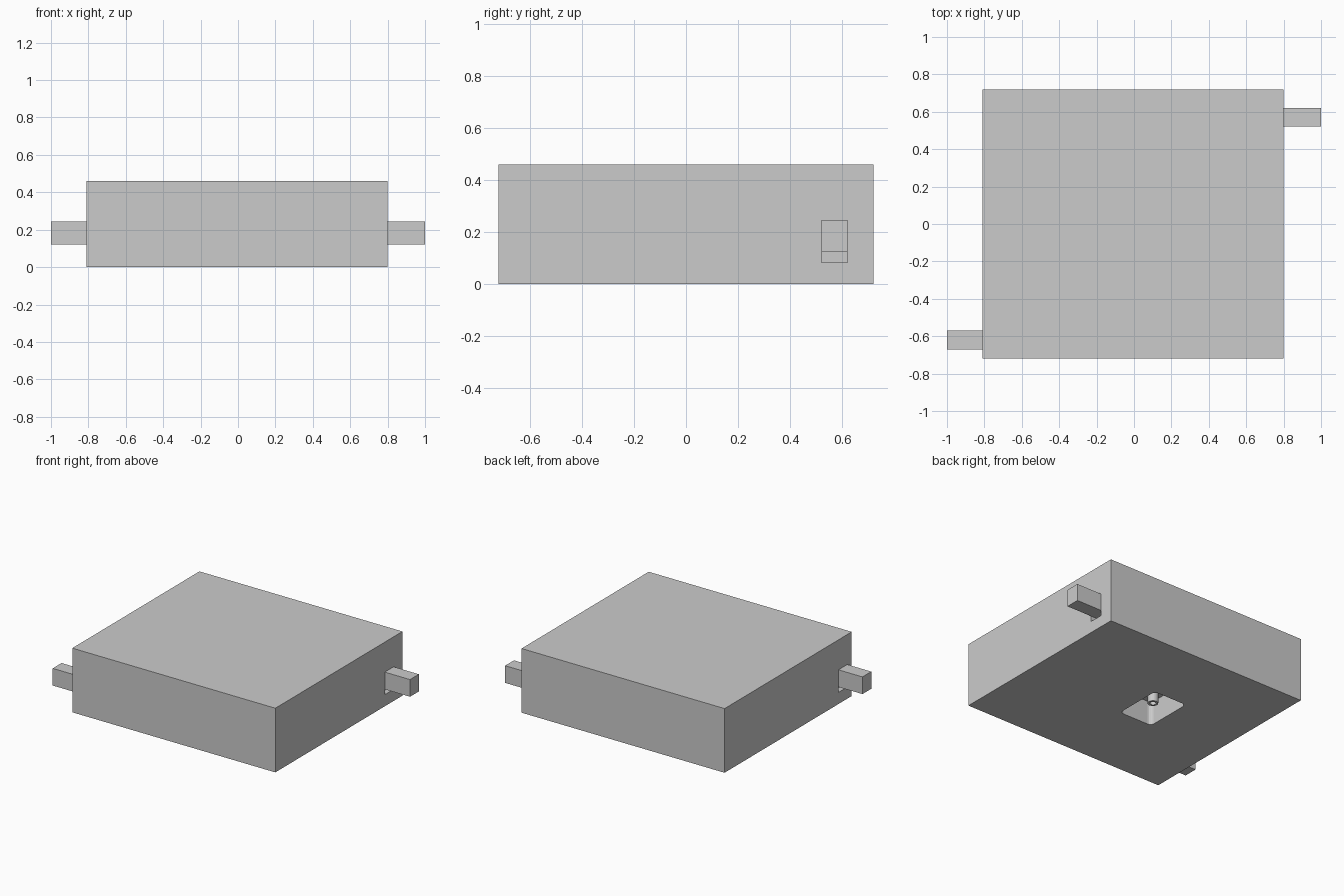
import bpy, bmesh
from mathutils import Vector

if "Cube" in bpy.data.objects:
    bpy.data.objects.remove(bpy.data.objects["Cube"])

def box(name, lo, hi):
    lo, hi = Vector(lo), Vector(hi)
    bm = bmesh.new()
    bmesh.ops.create_cube(bm, size=1)
    for v in bm.verts:
        v.co = Vector([(lo[i] + hi[i]) / 2 + v.co[i] * (hi[i] - lo[i]) for i in range(3)])
    me = bpy.data.meshes.new(name)
    bm.to_mesh(me)
    bm.free()
    ob = bpy.data.objects.new(name, me)
    bpy.context.collection.objects.link(ob)
    return ob

def round_uprights(ob, width):
    bm = bmesh.new()
    bm.from_mesh(ob.data)
    edges = [e for e in bm.edges if abs(e.verts[0].co.z - e.verts[1].co.z) > 0.01]
    bmesh.ops.bevel(bm, geom=edges, offset=width, segments=4, profile=0.5, affect='EDGES')
    bm.to_mesh(ob.data)
    bm.free()

def cut(target, cutter):
    cutter.hide_render = True
    m = target.modifiers.new("cut", 'BOOLEAN')
    m.operation, m.object, m.solver = 'DIFFERENCE', cutter, 'EXACT'
    bpy.context.view_layer.objects.active = target
    bpy.ops.object.modifier_apply(modifier=m.name)
    bpy.data.objects.remove(cutter)

# hollow housing
x0, x1, y1, top, wall = -0.81, 0.80, 0.72, 0.46, 0.04
housing = box("housing", (x0, -y1, 0), (x1, y1, top))
cut(housing, box("cavity_cutter", (x0 + wall, -y1 + wall, wall), (x1 - wall, y1 - wall, top - wall)))

# sliding bolts and their guide slots on opposite sides
for name, side, ya, yb in (("right_bolt", 1, 0.52, 0.62), ("left_bolt", -1, -0.67, -0.57)):
    xs = sorted((side * 0.7, side * 0.9))
    cut(housing, box("slot_cutter", (xs[0], ya, 0.083), (xs[1], yb, 0.245)))
    xs = sorted((side * -0.4, side * 1.0))
    box(name, (xs[0], ya, 0.122), (xs[1], yb, 0.245))

# underside pocket with rounded corners, lined by a sleeve
hx0, hx1, hy0, hy1, depth = -0.275, -0.012, -0.155, 0.195, 0.17
def pocket(name):
    p = box(name, (hx0, hy0, -0.1), (hx1, hy1, depth))
    round_uprights(p, 0.03)
    return p

cut(housing, pocket("opening_cutter"))
sleeve = box("pocket_sleeve", (hx0 - 0.03, hy0 - 0.03, 0.035), (hx1 + 0.03, hy1 + 0.03, depth + 0.03))
cut(sleeve, pocket("sleeve_cutter"))

# drive shaft hanging in the pocket
cx, cy = (hx0 + hx1) / 2, (hy0 + hy1) / 2
bpy.ops.mesh.primitive_cylinder_add(vertices=16, radius=0.035, depth=0.15, location=(cx, cy, 0.115))
shaft = bpy.context.object
shaft.name = "drive_shaft"
bpy.ops.mesh.primitive_cylinder_add(vertices=16, radius=0.02, depth=0.14, location=(cx, cy, 0.08))
bore = bpy.context.object
bore.name = "bore_cutter"
cut(shaft, bore)
